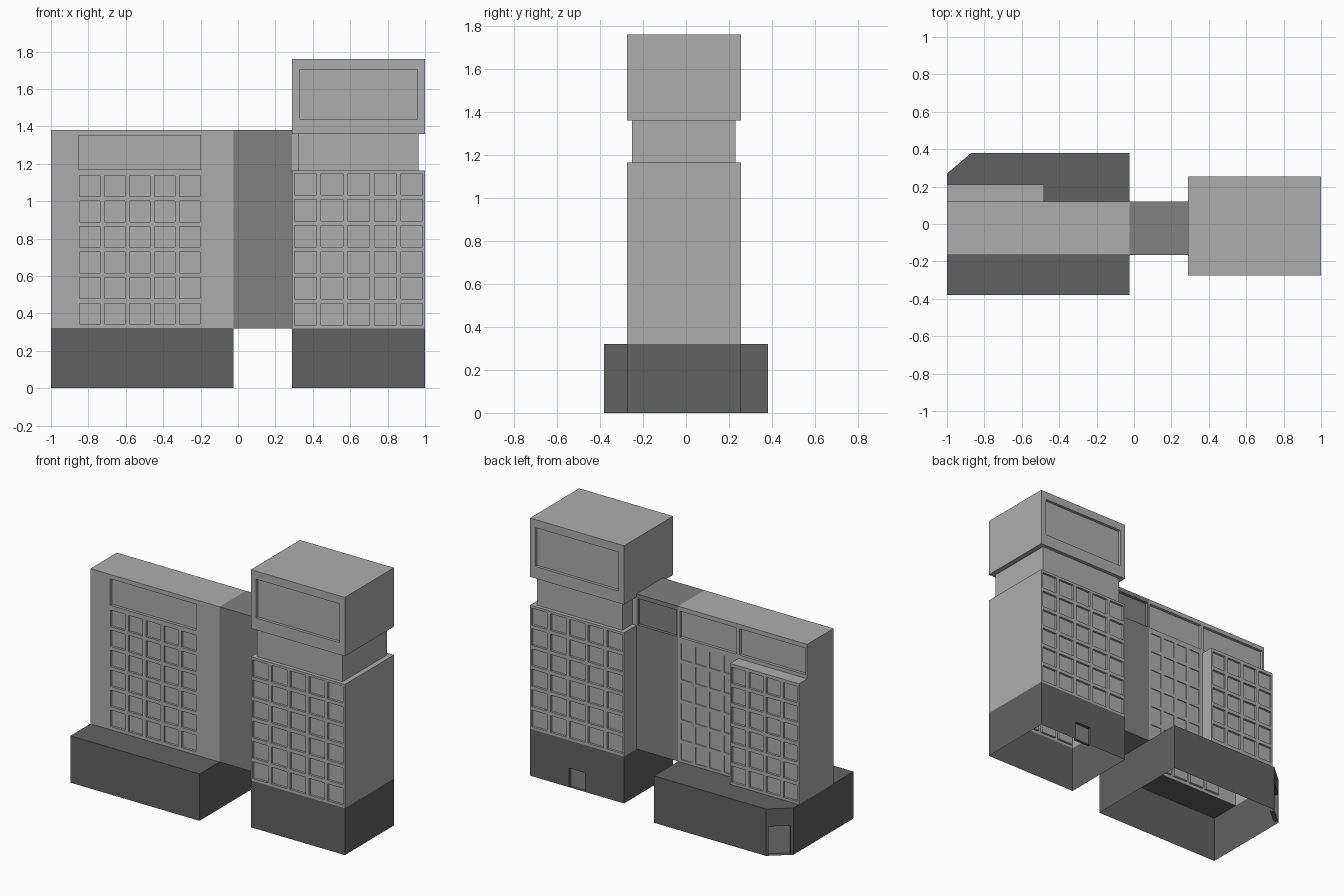
import bpy, bmesh
from mathutils import Vector

if "Cube" in bpy.data.objects:
    bpy.data.objects.remove(bpy.data.objects["Cube"])


def grey(name, v):
    m = bpy.data.materials.new(name)
    m.diffuse_color = (v, v, v, 1)
    m.use_nodes = True
    m.node_tree.nodes["Principled BSDF"].inputs["Base Color"].default_value = m.diffuse_color
    return m


DARK, MID, LIGHT = grey("dark", 0.12), grey("mid", 0.22), grey("light", 0.42)


def quad(bm, pts, mat=0):
    f = bm.faces.new([bm.verts.new(p) for p in pts])
    f.material_index = mat


def finish(name, bm, mat, recess_mat=None):
    bmesh.ops.remove_doubles(bm, verts=bm.verts, dist=1e-4)
    me = bpy.data.meshes.new(name)
    bm.to_mesh(me)
    bm.free()
    me.materials.append(mat)
    me.materials.append(recess_mat or mat)
    bpy.context.collection.objects.link(bpy.data.objects.new(name, me))


def wall(bm, a, b, z0, z1, rects=()):
    """Upright wall from a to b (outside on the right), with recesses
    (u0, u1, z0, z1, depth); depth None leaves a hole."""
    a, b = Vector((*a, 0)), Vector((*b, 0))
    length = (b - a).length
    d = (b - a) / length
    n = Vector((d.y, -d.x, 0))

    def p(u, z, depth=0):
        return a + d * u - n * depth + Vector((0, 0, z))

    def cuts(vals):
        return sorted({round(v, 4) for v in vals})

    us = cuts([0, length] + [r[i] for r in rects for i in (0, 1)])
    zs = cuts([z0, z1] + [r[i] for r in rects for i in (2, 3)])
    for u0, u1 in zip(us, us[1:]):
        for v0, v1 in zip(zs, zs[1:]):
            uc, vc = (u0 + u1) / 2, (v0 + v1) / 2
            if not any(r[0] < uc < r[1] and r[2] < vc < r[3] for r in rects):
                quad(bm, [p(u0, v0), p(u1, v0), p(u1, v1), p(u0, v1)])
    for u0, u1, v0, v1, dep in rects:
        if dep is None:
            continue
        c = [(u0, v0), (u1, v0), (u1, v1), (u0, v1)]
        quad(bm, [p(*k, dep) for k in c], 1)
        for k, m in zip(c, c[1:] + c[:1]):
            quad(bm, [p(*k), p(*m), p(*m, dep), p(*k, dep)])


def windows(u0, u1, z0, z1, cols, rows, gap=0.025, depth=0.015):
    w, h = (u1 - u0) / cols, (z1 - z0) / rows
    return [(u0 + i * w + gap / 2, u0 + (i + 1) * w - gap / 2,
             z0 + j * h + gap / 2, z0 + (j + 1) * h - gap / 2, depth)
            for i in range(cols) for j in range(rows)]


def walls(bm, pts, z0, z1, rects={}):
    for i, a in enumerate(pts):
        wall(bm, a, pts[(i + 1) % len(pts)], z0, z1, rects.get(i, ()))


def rect(x0, x1, y0, y1):
    return [(x0, y0), (x1, y0), (x1, y1), (x0, y1)]


def flat(bm, pts, z, up=True):
    quad(bm, [(x, y, z) for x, y in (pts if up else pts[::-1])])


def ring(bm, outer, inner, z, up):
    for i in range(4):
        j = (i + 1) % 4
        flat(bm, [outer[i], outer[j], inner[j], inner[i]], z, up)


L, R = -1.0, -0.025      # left block ends
F, B, W = -0.165, 0.12, 0.21   # its front, back and rear wing
T0, T1 = 0.29, 1.0       # right tower ends
P, H = 0.32, 1.38        # podium and left block heights
WX, WH = -0.48, 1.145    # rear wing end and height

# left podium: open underneath, corner cut off with a doorway in it
bm = bmesh.new()
walls(bm, [(L, -0.38), (R, -0.38), (R, 0.38), (-0.87, 0.38), (L, 0.27)], 0, P,
      {3: [(0.017, 0.153, 0, 0.2, 0.03)]})
flat(bm, rect(L, R, -0.38, F), P)
flat(bm, [(R, B), (R, 0.38), (-0.87, 0.38), (L, 0.27), (L, W), (WX, W), (WX, B)], P)
finish("left_podium", bm, DARK, MID)

# left block
bm = bmesh.new()
front = windows(0.14, 0.81, P + 0.01, 1.15, 5, 6) + [(0.15, 0.8, 1.17, 1.35, 0.02)]
back = windows(0.01, 0.44, P + 0.005, 1.145, 4, 6, depth=0.006)
back += [(0.012, 0.442, 1.17, 1.35, 0.02), (0.465, 0.963, 1.17, 1.35, 0.02)]
back.append((R - WX, R - L, P, WH, None))
walls(bm, rect(L, R, F, B), P, H, {0: front, 2: back})
flat(bm, rect(L, R, F, B), H)
finish("left_block", bm, LIGHT)

# rear wing of the left block
bm = bmesh.new()
wall(bm, (WX, B), (WX, W), P, WH)
wall(bm, (WX, W), (L, W), P, WH, windows(0.0, 0.52, P + 0.005, WH - 0.01, 4, 6))
wall(bm, (L, W), (L, B), P, WH)
flat(bm, rect(L, WX, B, W), WH)
finish("rear_wing", bm, LIGHT)

# link between the blocks
bm = bmesh.new()
wall(bm, (R, F), (T0, F), P, H)
wall(bm, (T0, B), (R, B), P, H, [(0.01, 0.303, 1.17, 1.35, 0.02)])
flat(bm, rect(R, T0, F, B), H)
flat(bm, rect(R, T0, F, B), P, False)
finish("link", bm, MID)

# short join from link to tower neck
bm = bmesh.new()
wall(bm, (T0, F), (0.32, F), 1.165, 1.358)
wall(bm, (0.32, B), (T0, B), 1.165, 1.358)
finish("neck_join", bm, LIGHT)

# right tower base with rear doorway
body = rect(T0, T1, -0.275, 0.255)
neck = rect(0.32, 0.965, -0.25, 0.23)
bm = bmesh.new()
walls(bm, body, 0, P, {2: [(0.295, 0.415, 0, 0.13, 0.02)]})
finish("tower_base", bm, DARK, MID)

# right tower shaft
bm = bmesh.new()
grid = windows(0.0, 0.71, P + 0.005, 1.16, 5, 6)
walls(bm, body, P, 1.165, {0: grid, 2: grid})
ring(bm, body, neck, 1.165, True)
finish("tower_shaft", bm, LIGHT)

# right tower neck
bm = bmesh.new()
walls(bm, neck, 1.165, 1.358)
finish("tower_neck", bm, LIGHT)

# right tower cap with a recessed panel front and back
bm = bmesh.new()
panel = [(0.04, 0.67, 1.44, 1.705, 0.02)]
walls(bm, body, 1.358, 1.76, {0: panel, 2: panel})
ring(bm, body, neck, 1.358, False)
flat(bm, body, 1.76)
finish("tower_cap", bm, LIGHT)
